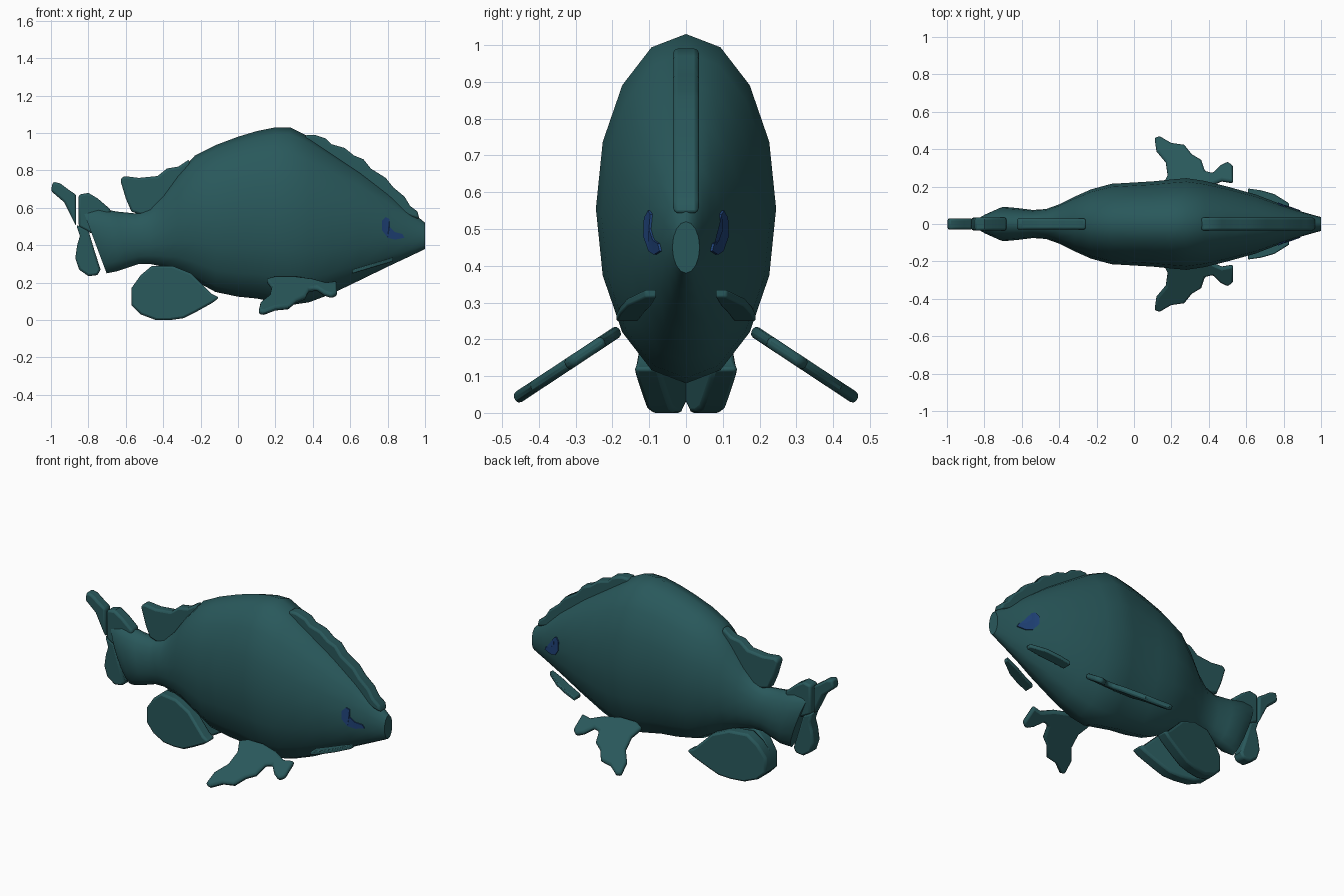
import bpy
import bmesh
import math

cube = bpy.data.objects.get("Cube")
if cube:
    bpy.data.objects.remove(cube, do_unlink=True)


def make_material(name, colour):
    material = bpy.data.materials.new(name)
    material.use_nodes = True
    material.diffuse_color = (*colour, 1)
    shader = next(n for n in material.node_tree.nodes if n.type == 'BSDF_PRINCIPLED')
    shader.inputs["Base Color"].default_value = (*colour, 1)
    shader.inputs["Roughness"].default_value = 0.7
    return material


teal = make_material("dark teal skin", (0.022, 0.098, 0.105))
blue = make_material("deep blue eye", (0.014, 0.055, 0.19))


def finish(name, bm, material, angle=40, bevel=0.0):
    bmesh.ops.recalc_face_normals(bm, faces=bm.faces)
    mesh = bpy.data.meshes.new(name)
    bm.to_mesh(mesh)
    bm.free()
    mesh.materials.append(material)
    obj = bpy.data.objects.new(name, mesh)
    bpy.context.collection.objects.link(obj)
    if bevel:
        modifier = obj.modifiers.new("soft rim", 'BEVEL')
        modifier.width = bevel
        modifier.segments = 2
        modifier.limit_method = 'ANGLE'
        modifier.angle_limit = math.radians(50)
    bpy.ops.object.select_all(action='DESELECT')
    bpy.context.view_layer.objects.active = obj
    obj.select_set(True)
    bpy.ops.object.shade_smooth_by_angle(angle=math.radians(angle))
    return obj


def plate(name, outline, place, material=teal, bevel=0.012):
    """Solid plate: place(u, v, side) maps an outline point for side -1 or 1."""
    bm = bmesh.new()
    back, front = [[bm.verts.new(place(u, v, side)) for u, v in outline]
                   for side in (-1, 1)]
    bm.faces.new(back)
    bm.faces.new(front)
    count = len(outline)
    for i in range(count):
        j = (i + 1) % count
        bm.faces.new((back[i], back[j], front[j], front[i]))
    caps = [f for f in bm.faces if len(f.verts) > 4]
    if not bevel:
        bmesh.ops.triangulate(bm, faces=caps)
    return finish(name, bm, material, bevel=bevel)


# Body stations: x, top, bottom, half width
STATIONS = [
    (-.77, .61, .25, .055), (-.70, .60, .26, .092), (-.62, .58, .28, .085),
    (-.54, .57, .30, .075), (-.47, .60, .30, .08), (-.40, .67, .285, .105),
    (-.32, .78, .26, .145), (-.23, .88, .21, .185), (-.12, .935, .15, .215),
    (0, .98, .125, .222), (.10, 1.01, .115, .228), (.20, 1.03, .095, .238),
    (.28, 1.03, .08, .245), (.38, .98, .095, .23), (.50, .9, .14, .2),
    (.65, .8, .212, .158), (.8, .685, .285, .1), (.9, .6, .332, .065),
    (.97, .545, .365, .045), (1, .52, .38, .037)]

SIDES = 16
bm = bmesh.new()
rings = []
for x, top, bottom, width in STATIONS:
    lean = max(0, -.5 - x) * .25
    ring = []
    for k in range(SIDES):
        a = math.tau * k / SIDES
        ring.append(bm.verts.new((x - lean * math.cos(a), width * math.sin(a),
                                  (top + bottom) / 2 + (top - bottom) / 2 * math.cos(a))))
    rings.append(ring)
for r, s in zip(rings, rings[1:]):
    for k in range(SIDES):
        j = (k + 1) % SIDES
        bm.faces.new((r[k], r[j], s[j], s[k]))
bm.faces.new(rings[0])
bm.faces.new(rings[-1])
finish("body", bm, teal, angle=50)


def skin_y(x, z):
    """Half width of the body skin at a given length and height."""
    for a, b in zip(STATIONS, STATIONS[1:]):
        if a[0] <= x <= b[0]:
            t = (x - a[0]) / (b[0] - a[0])
            top, bottom, width = [p + (q - p) * t for p, q in zip(a[1:], b[1:])]
            h = (2 * z - top - bottom) / (top - bottom)
            return width * math.sqrt(max(0, 1 - h * h))
    return 0


# Fins on the centre line
def upright(half):
    return lambda x, z, side: (x, half * side, z)


plate("front_dorsal_fin",
      [(.36, .93), (.36, .99), (.41, .99), (.47, .97), (.5, .94), (.57, .92),
       (.62, .88), (.67, .86), (.71, .81), (.79, .76), (.83, .71), (.89, .66),
       (.92, .61), (.96, .58), (.97, .54), (.9, .56), (.65, .75)], upright(.035))
plate("rear_dorsal_fin",
      [(-.63, .75), (-.61, .77), (-.53, .76), (-.43, .77), (-.38, .81),
       (-.32, .82), (-.26, .86), (-.25, .75), (-.4, .57), (-.51, .56),
       (-.57, .58), (-.6, .65)], upright(.03))
plate("upper_tail_tip",
      [(-1, .69), (-.99, .74), (-.95, .73), (-.91, .7), (-.865, .67),
       (-.865, .5), (-.9, .57), (-.93, .63)], upright(.03))
plate("upper_tail_lobe",
      [(-.852, .67), (-.8, .68), (-.75, .65), (-.68, .59), (-.7, .5),
       (-.78, .46), (-.852, .5)], upright(.035))
plate("lower_tail_lobe",
      [(-.865, .51), (-.8, .48), (-.77, .38), (-.735, .27), (-.75, .24),
       (-.8, .235), (-.85, .27), (-.87, .33), (-.86, .4), (-.845, .45)], upright(.035))


# Paired parts, mirrored across the centre line
ANAL = [(-.57, .08), (-.57, .17), (-.52, .24), (-.46, .29), (-.35, .29), (-.25, .25),
        (-.14, .14), (-.1, .12), (-.14, .09), (-.23, .04), (-.29, .01),
        (-.36, 0), (-.44, 0), (-.52, .03)]
PECTORAL = [(.11, .46), (.14, .465), (.2, .43), (.27, .42), (.31, .37), (.36, .34),
            (.38, .28), (.42, .27), (.46, .31), (.5, .33), (.53, .31), (.53, .22),
            (.47, .23), (.4, .2), (.3, .18), (.2, .18), (.15, .2), (.18, .26),
            (.17, .33), (.12, .39)]
GILL = [(.61, .13), (.61, .19), (.68, .18), (.75, .16), (.83, .11),
        (.83, .08), (.75, .095), (.68, .115)]
EYE = [(.77, .53), (.79, .55), (.81, .54), (.81, .5), (.84, .47), (.88, .46),
       (.89, .44), (.84, .43), (.8, .44), (.77, .48)]

for label, m in (("left", 1), ("right", -1)):
    tag = "near" if m < 0 else "far"
    plate(f"{tag}_anal_fin", ANAL,
          lambda x, z, s: (x, m * (.06 + .18 * (x + .36) + .036 * s), z))
    plate(f"{tag}_pectoral_fin", PECTORAL,
          lambda x, y, s: (x, m * (y + .008 * s), .225 - (y - .18) * .66 + .014 * s))
    plate(f"{tag}_gill_fin", GILL,
          lambda x, y, s: (x, m * y, .262 + (x - .62) * .3 + .011 * s), bevel=.005)
    plate(f"{tag}_eye", EYE,
          lambda x, z, s: (x, m * (skin_y(x, z) + .001 + .004 * s), z),
          material=blue, bevel=0)
